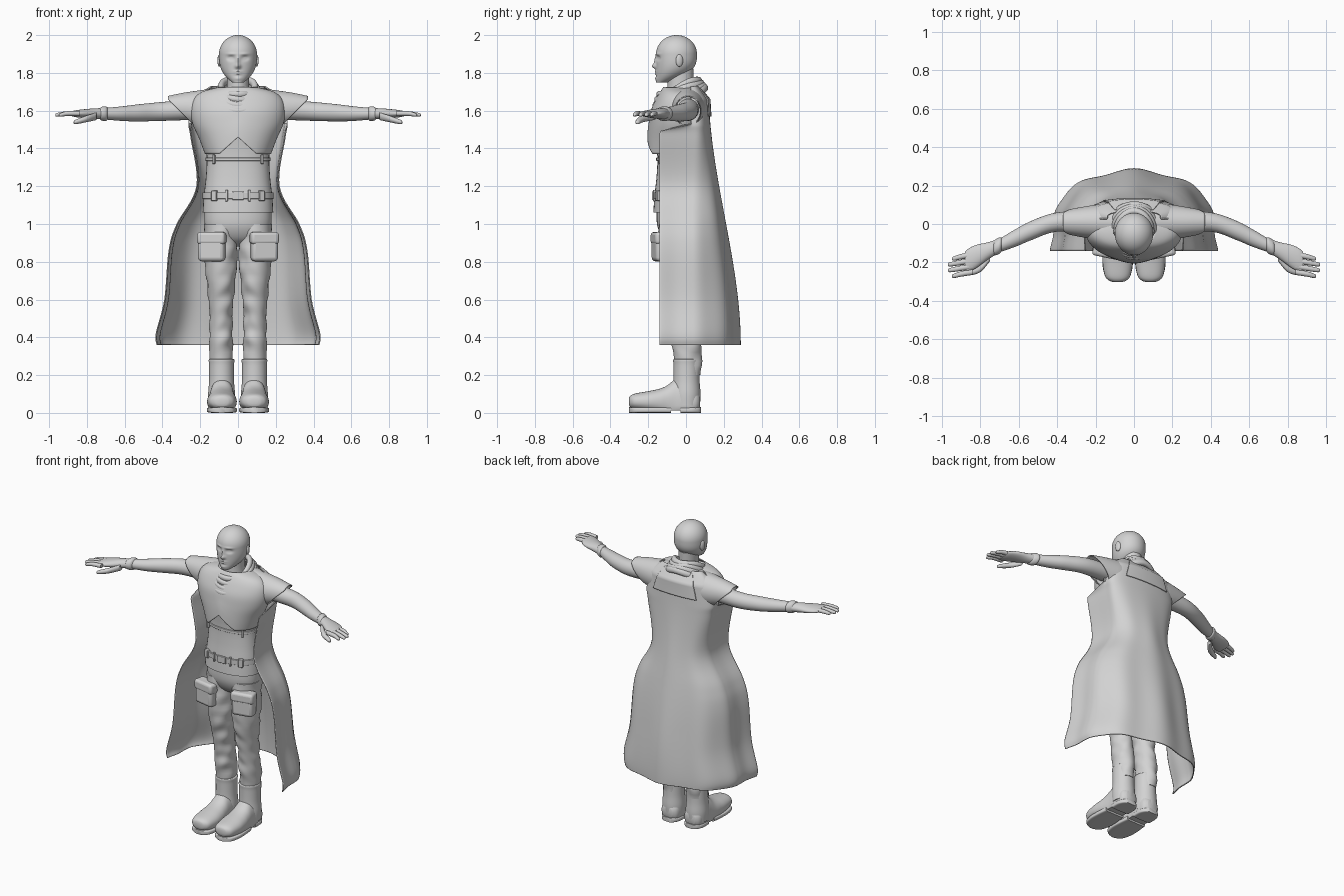
import bpy, bmesh
from math import sin, cos, pi, exp, sqrt, radians
from mathutils import Vector, Matrix

if "Cube" in bpy.data.objects:
    bpy.data.objects.remove(bpy.data.objects["Cube"])

colour = (.65, .65, .65, 1)
grey = bpy.data.materials.new("plain_grey")
grey.use_nodes = True
grey.diffuse_color = colour
grey.node_tree.nodes["Principled BSDF"].inputs["Base Color"].default_value = colour


def clamp(value):
    return max(0, min(1, value))


def finish(name, bm, mirror=False, thick=0, bevel=0):
    bmesh.ops.recalc_face_normals(bm, faces=bm.faces)
    mesh = bpy.data.meshes.new(name)
    bm.to_mesh(mesh)
    bm.free()
    ob = bpy.data.objects.new(name, mesh)
    bpy.context.collection.objects.link(ob)
    mesh.materials.append(grey)
    bpy.ops.object.select_all(action='DESELECT')
    ob.select_set(True)
    bpy.context.view_layer.objects.active = ob
    bpy.ops.object.shade_smooth_by_angle(angle=radians(45))
    if thick:
        ob.modifiers.new("thickness", 'SOLIDIFY').thickness = thick
    if bevel:
        rounding = ob.modifiers.new("soft_edges", 'BEVEL')
        rounding.width, rounding.segments = bevel, 3
    if mirror:
        ob.modifiers.new("other_side", 'MIRROR')


def spline(rows, steps):
    """Smoothly interpolate between rows of numbers."""
    out = []
    for i, (b, c) in enumerate(zip(rows, rows[1:])):
        a, d = rows[max(i - 1, 0)], rows[min(i + 2, len(rows) - 1)]
        for k in range(steps):
            t = k / steps
            out.append([q + t / 2 * (r - p + t * (2*p - 5*q + 4*r - s + t * (3*(q - r) + s - p)))
                        for p, q, r, s in zip(a, b, c, d)])
    return out + [list(rows[-1])]


def skin(bm, rows, closed):
    verts = [[bm.verts.new(point) for point in row] for row in rows]
    count = len(verts[0])
    for low, high in zip(verts, verts[1:]):
        for j in range(count if closed else count - 1):
            k = (j + 1) % count
            bm.faces.new((low[j], low[k], high[k], high[j]))
    return verts


def loft(name, rings, axis='Z', sides=40, steps=5, square=2, warp=None, cap=True, **options):
    """Rings hold a centre and two radii across the axis."""
    u, v = {'Z': (0, 1), 'X': (1, 2), 'Y': (0, 2)}[axis]
    rows = []
    for ring in spline(rings, steps):
        row = []
        for j in range(sides):
            angle = 2 * pi * j / sides
            point = Vector(ring[:3])
            for k, radius, f in ((u, ring[3], cos(angle)), (v, ring[4], sin(angle))):
                point[k] += max(radius, .001) * abs(f) ** (2 / square) * (1 if f > 0 else -1)
            row.append(warp(point) if warp else point)
        rows.append(row)
    bm = bmesh.new()
    verts = skin(bm, rows, True)
    if cap:
        bm.faces.new(verts[0])
        bm.faces.new(verts[-1])
    finish(name, bm, **options)


def tower(name, x, y, deeper, rings, **options):
    """Upright part from heights and half widths."""
    loft(name, [(x, y, z, wide, wide + deeper) for z, wide in rings], **options)


def limb(name, rings, **options):
    """Sideways part that follows the bent arm."""
    loft(name, [(x, .01 - .47 * max(0, x - .44), 1.62 - .06 * min(x, .6), wide, tall)
                for x, wide, tall in rings], 'X', mirror=True, **options)


def box(name, place, size, turn=0, mirror=True, bevel=.004):
    bm = bmesh.new()
    matrix = Matrix.Translation(place) @ Matrix.Rotation(turn, 4, 'Z') @ Matrix.Diagonal((*size, 1))
    bmesh.ops.create_cube(bm, size=1, matrix=matrix)
    finish(name, bm, mirror=mirror, bevel=bevel)


# Head: an egg with the face pushed in and out by soft bumps
bumps = {"nose_bridge": (0, 1.86, .01, .03, .01), "nose_tip": (0, 1.835, .014, .013, .018),
         "eye_socket": (.037, 1.878, .018, .012, -.012), "eyelid": (.037, 1.877, .01, .006, .005),
         "brow": (.035, 1.9, .025, .007, .005), "upper_lip": (0, 1.807, .02, .005, .007),
         "lower_lip": (0, 1.795, .017, .005, .007), "chin": (0, 1.77, .02, .01, .006)}


def face(p):
    if p.y < -.07:
        p.y -= sum(push * exp(-((abs(p.x) - x) / wide) ** 2 - ((p.z - z) / tall) ** 2)
                   for x, z, wide, tall, push in bumps.values())
    return p


egg = []
for i in range(41):
    z = 1.75 + .25 * sin(i / 40 * pi / 2)
    jaw = (max(0, 1.9 - z) / .15) ** 3
    size = (1 - .7 * jaw) * sqrt(clamp(1 - (max(0, z - 1.9) / .1) ** 2))
    egg.append((0, -.05 - .075 * jaw, z, .1 * size, .108 * size))
loft("head", egg, sides=96, steps=2, warp=face)
tower("neck", 0, -.03, .01, [(1.64, .07), (1.72, .058), (1.82, .06)])
bm = bmesh.new()
bmesh.ops.create_uvsphere(bm, u_segments=16, v_segments=10, radius=1,
                          matrix=Matrix.Translation((.098, -.035, 1.865)) @ Matrix.Rotation(.3, 4, 'Z')
                          @ Matrix.Diagonal((.01, .02, .033, 1)))
finish("ears", bm, mirror=True)

# Scarf: tilted loops that sag at the front
tilt = Matrix.Rotation(.4, 4, 'X')
for i in range(4):
    rows = []
    for a in [2 * pi * k / 64 for k in range(65)]:
        row = []
        for b in [2 * pi * k / 14 for k in range(14)]:
            out = .09 + .013 * i + .017 * cos(b)
            loop = Vector((out * cos(a), (out + .02) * sin(a), .021 * sin(b) + .006 * sin(3 * a + i)))
            row.append(Vector((0, -.035, 1.722 - .021 * i)) + tilt @ loop)
        rows.append(row)
    bm = bmesh.new()
    skin(bm, rows, True)
    bmesh.ops.remove_doubles(bm, verts=bm.verts, dist=.0001)
    finish(f"scarf_loop_{i + 1}", bm)


# Top garment with a peaked notch in the front hem
def notch(p):
    if p.y < -.05:
        p.z += .09 * max(0, 1 - abs(p.x) / .1) * max(0, 1 - (p.z - 1.37) / .2)
    return p


tunic = [(1.37, .175, .16), (1.45, .205, .157), (1.53, .24, .15), (1.6, .25, .14),
         (1.66, .235, .115), (1.7, .19, .092), (1.725, .1, .075)]
loft("tunic", [(0, -.045, *ring) for ring in tunic], sides=96, warp=notch, cap=False, thick=.006)


def slant(p):
    p.x -= max(0, 1.66 - p.z) * max(0, (p.x - .2) / .17)
    return p


limb("sleeves", [(.1, .1, .108), (.2, .09, .1), (.29, .08, .092), (.37, .07, .08)],
     warp=slant, cap=False, thick=.006)

# Arms, gloves and fingers
limb("arms", [(.2, .06, .055), (.4, .05, .05), (.53, .05, .045), (.62, .045, .038), (.73, .03, .028)])
limb("glove_cuffs", [(.69, .036, .032), (.7, .043, .039), (.72, .041, .037), (.73, .035, .03)])
limb("hands", [(.7, .036, .03), (.76, .045, .028), (.82, .06, .023), (.86, .06, .018), (.88, .05, .013)])
for i, finger in enumerate(["index", "middle", "ring", "little"]):
    y, tip = -.25 + .03 * i, .97 - .01 * (i - 1.5) ** 2
    loft(finger + "_fingers", [(.84, y, 1.585, .015, .014), (.9, y - .01, 1.585, .014, .013),
                               (tip - .01, y - .02, 1.578, .011, .01), (tip, y - .02, 1.576, .004, .004)],
         'X', sides=14, mirror=True)
loft("thumbs", [(.75, -.175, 1.57, .02, .02), (.8, -.23, 1.557, .021, .018),
                (.86, -.255, 1.54, .013, .012), (.87, -.257, 1.538, .004, .004)], 'X', sides=14, mirror=True)

# Waist garment, belts and fittings
tower("waistcoat", 0, -.042, -.056, [(1.06, .187), (1.15, .181), (1.25, .17), (1.36, .166), (1.5, .18)],
      square=2.3)
for name, z, half, wide in [("belt", 1.15, .017, .188), ("chest_strap", 1.343, .009, .172)]:
    tower(name, 0, -.042, -.056, [(z - half, wide), (z + half, wide)], steps=1, square=2.3, bevel=.003)
box("centre_buckle", (0, -.173, 1.15), (.06, .014, .045), mirror=False)
box("side_buckles", (.125, -.148, 1.15), (.03, .022, .055), turn=.4)
box("belt_tabs", (.06, -.168, 1.15), (.014, .014, .06), turn=.15)
box("strap_clips", (.128, -.135, 1.343), (.012, .02, .05), turn=.4)


# Trousers with shallow creases and legs that lean back below the knee
def crease(p):
    fold = .004 * sin(p.z * 55 + p.x * 30) * sin(p.y * 35 + p.z * 14)
    p.x += fold
    p.y += fold + .05 * clamp((.7 - p.z) / .4)
    return p


tower("trouser_seat", 0, -.037, -.06, [(.88, .08), (.92, .14), (.99, .175), (1.08, .178)], square=2.3)
tower("trouser_legs", .09, -.04, .015, [(1, .09), (.8, .085), (.65, .071), (.55, .062), (.45, .06),
                                        (.36, .063), (.2, .053)], steps=8, warp=crease, mirror=True)
box("thigh_pockets", (.138, -.132, .875), (.142, .08, .145), turn=.2, bevel=.02)
box("pocket_flaps", (.138, -.136, .925), (.15, .08, .065), turn=.2, bevel=.016)


# Boots: shaft, foot and split sole
def flatten(p):
    p.z = max(p.z, .012)
    return p


def sole(name, rings):
    loft(name, [(.085, y, .015, wide, .015) for y, wide in rings], 'Y', square=5, mirror=True)


tower("boot_shafts", .087, .003, .003, [(.04, .068), (.1, .071), (.17, .066), (.25, .066), (.28, .068),
                                        (.285, .06)], mirror=True)
foot = [(-.302, .02, .015), (-.295, .043, .03), (-.27, .066, .042), (-.2, .078, .055), (-.14, .076, .068),
        (-.1, .071, .085), (-.06, .067, .115), (-.02, .066, .12), (.05, .06, .07), (.075, .035, .035)]
loft("boot_feet", [(.085, y, .06, wide, tall) for y, wide, tall in foot], 'Y', square=2.2,
     warp=flatten, mirror=True)
sole("forefoot_soles", [(-.302, .02), (-.292, .045), (-.27, .066), (-.21, .079), (-.14, .077), (-.08, .07)])
sole("boot_heels", [(-.03, .067), (.03, .066), (.065, .05), (.08, .03)])


# Cape: a rounded back, straight sides ahead, folds that deepen downwards
def cape(name, rings, reach, lift):
    rows = []
    for z, wide in spline(rings, 8):
        drop = clamp((1.72 - z) / 1.36)
        back = .09 + .17 * drop * drop * (3 - 2 * drop) - .05 * clamp((z - 1.66) / .07)
        front = -.17 * clamp((1.53 - z) / .04)
        depth = .009 * clamp((1.6 - z) / .9)
        broad = 1 - .4 * clamp((z - 1.1) / .4)
        row = []
        for j in range(121):
            turn = (j / 60 - 1) * reach
            side, turn = (-1 if turn < 0 else 1), abs(turn)
            angle = min(turn / .72, 1) * pi / 2
            ahead = max(0, turn - .72) / .28
            fold = depth * (cos(angle * 8 + ahead * 2 * pi) - 1)
            x = wide * sin(angle) * (1 + lift + fold) * (1 + .05 * ahead)
            behind = back * max(0, cos(angle)) ** broad
            row.append((side * x, .03 + behind * (1 + lift + 4 * fold) + front * ahead, z))
        rows.append(row)
    bm = bmesh.new()
    skin(bm, rows, False)
    finish(name, bm, thick=.006)


cape("cape", [(1.73, .14), (1.66, .22), (1.54, .25), (1.46, .24), (1.2, .21), (1, .31), (.86, .35),
              (.6, .372), (.42, .415), (.36, .41)], reach=1, lift=0)
cape("cape_neck_flap", [(1.72, .15), (1.66, .2), (1.57, .24)], reach=.3, lift=.1)
